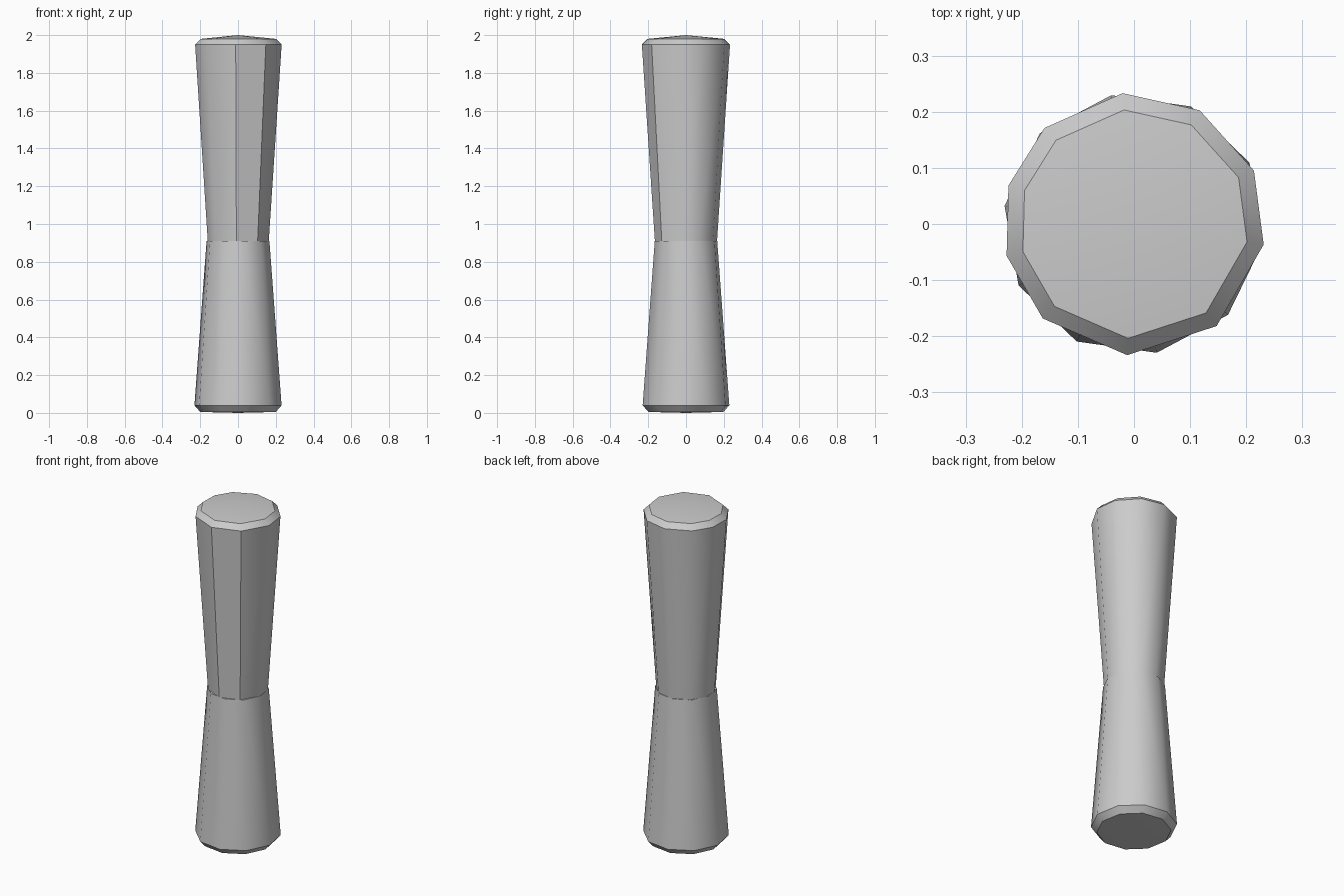
import bpy
import bmesh
from math import radians, cos, sin
from mathutils import Vector

cube = bpy.data.objects.get("Cube")
if cube:
    bpy.data.objects.remove(cube, do_unlink=True)

grey = bpy.data.materials.new("plain grey")
grey.use_nodes = True
colour = (0.6, 0.6, 0.6, 1)
grey.diffuse_color = colour
grey.node_tree.nodes["Principled BSDF"].inputs["Base Color"].default_value = colour


def tapered_half(name, profile, angles, tip_z):
    """Skin (radius, z) rings from the waist outwards and close the end at tip_z."""
    bm = bmesh.new()
    rings = [[bm.verts.new((r * cos(radians(a)), r * sin(radians(a)), z))
              for a in angles] for r, z in profile]
    n = len(angles)
    for lower, upper in zip(rings, rings[1:]):
        for i in range(n):
            j = (i + 1) % n
            bm.faces.new((lower[i], lower[j], upper[j], upper[i]))
    tip = bm.verts.new((0, 0, tip_z))
    for i in range(n):
        bm.faces.new((rings[-1][i], rings[-1][(i + 1) % n], tip))
    bm.faces.new(rings[0])
    bmesh.ops.recalc_face_normals(bm, faces=bm.faces)
    mesh = bpy.data.meshes.new(name)
    bm.to_mesh(mesh)
    bm.free()
    mesh.materials.append(grey)
    obj = bpy.data.objects.new(name, mesh)
    bpy.context.collection.objects.link(obj)
    bpy.ops.object.select_all(action="DESELECT")
    obj.select_set(True)
    bpy.context.view_layer.objects.active = obj
    bpy.ops.object.shade_smooth_by_angle(angle=radians(38))
    return obj


# Upper half: slightly uneven ten-sided cone with a chamfer and shallow domed cap
upper_angles = [-134, -93, -51, -9, 24, 60, 95, 133, 163, 194]
tapered_half("upper_handle",
             [(0.165, 0.91), (0.234, 1.95), (0.204, 1.98)], upper_angles, 2.0)

# Lower half: the same idea, turned half a side, with a flat foot
lower_angles = [18 + 36 * i + 10 for i in range(10)]
tapered_half("lower_handle",
             [(0.168, 0.91), (0.233, 0.04), (0.202, 0.005)], lower_angles, 0.0)
